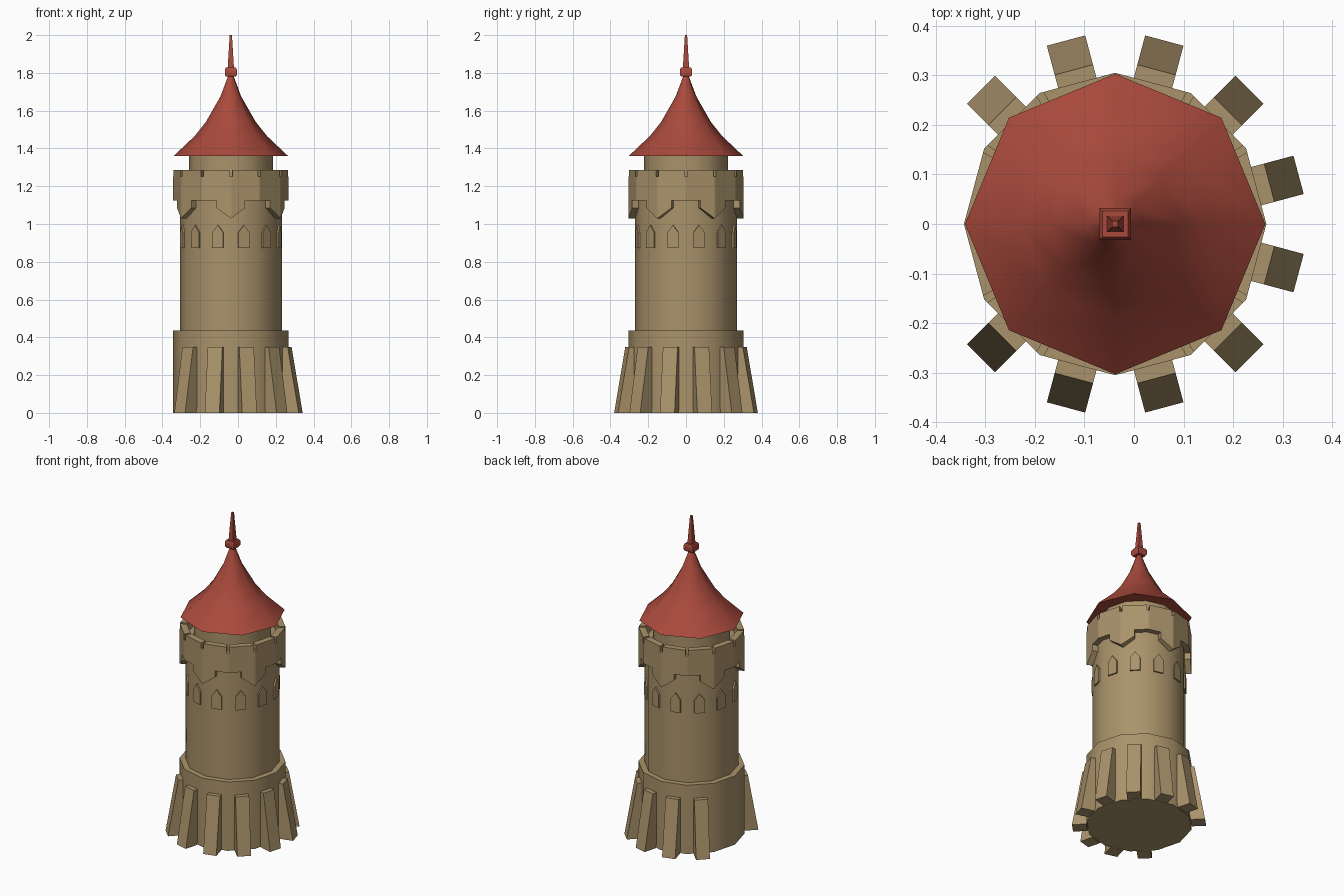
import bpy, bmesh, math
from mathutils import Matrix, Vector

if "Cube" in bpy.data.objects:
    bpy.data.objects.remove(bpy.data.objects["Cube"])

CX = -0.038          # tower axis in x (buttresses are missing on the left)


def material(name, rgb):
    m = bpy.data.materials.new(name)
    m.diffuse_color = (*rgb, 1)
    m.use_nodes = True
    m.node_tree.nodes["Principled BSDF"].inputs["Base Color"].default_value = m.diffuse_color
    return m


STONE = material("tan_stone", (0.40, 0.29, 0.145))
RED = material("red_roof", (0.40, 0.068, 0.045))


def finish(bm, name, mat, angle=50):
    bmesh.ops.remove_doubles(bm, verts=bm.verts, dist=1e-5)
    bmesh.ops.recalc_face_normals(bm, faces=bm.faces)
    me = bpy.data.meshes.new(name)
    bm.to_mesh(me)
    bm.free()
    me.materials.append(mat)
    me.shade_smooth()
    me.set_sharp_from_angle(angle=math.radians(angle))
    ob = bpy.data.objects.new(name, me)
    ob.location.x = CX
    bpy.context.collection.objects.link(ob)
    return ob


def lathe(name, profile, n, mat, turn=0.0):
    """Closed n-sided solid from (radius, z) points, bottom to top."""
    bm = bmesh.new()
    rings = []
    for r, z in profile:
        rings.append([bm.verts.new((r * math.cos(turn + math.tau * i / n),
                                    r * math.sin(turn + math.tau * i / n), z))
                      for i in range(n)])
    for lo, hi in zip(rings, rings[1:]):
        for i in range(n):
            j = (i + 1) % n
            bm.faces.new((lo[i], lo[j], hi[j], hi[i]))
    bm.faces.new(rings[0][::-1])
    bm.faces.new(rings[-1])
    return finish(bm, name, mat)


def prism(name, front, back, degrees, mat):
    """Solid between two matching outlines given as (out, side, z), turned about the axis."""
    bm = bmesh.new()
    rot = Matrix.Rotation(math.radians(degrees), 4, 'Z')
    a = [bm.verts.new(rot @ Vector(p)) for p in front]
    b = [bm.verts.new(rot @ Vector(p)) for p in back]
    bm.faces.new(a)
    bm.faces.new(b[::-1])
    for i in range(len(a)):
        j = (i + 1) % len(a)
        bm.faces.new((a[i], b[i], b[j], a[j]))
    return finish(bm, name, mat, 30)


# Masonry drums
lathe("base", [(0.305, 0), (0.305, 0.435)], 12, STONE)
lathe("shaft", [(0.27, 0.43), (0.27, 1.22)], 12, STONE)
lathe("upper_drum", [(0.222, 1.21), (0.222, 1.362)], 12, STONE)

# Leaning buttresses on every base face except the two on the left
for k in range(12):
    deg = 15 + 30 * k
    if deg in (165, 195):
        continue
    w = 0.04
    outer = [(0.383, -w, 0), (0.383, w, 0), (0.322, w, 0.35), (0.322, -w, 0.35)]
    inner = [(x - 0.083, y, z) for x, y, z in outer]
    prism(f"buttress_{k}", outer, inner, deg, STONE)

# Pointed window panels on every shaft face
for k in range(12):
    shape = [(-0.03, 0.873), (0.03, 0.873), (0.03, 0.955), (0, 0.995), (-0.03, 0.955)]
    prism(f"window_panel_{k}", [(0.270, y, z) for y, z in shape],
          [(0.25, y, z) for y, z in shape], 15 + 30 * k, STONE)


# Parapet ring: slits in the top at each corner, pointed brackets under every second corner
def flat_radius(R, a):
    return R * math.cos(math.radians(15)) / math.cos(math.radians(a % 30 - 15))


TOP, SLIT, S = 1.287, 1.252, 1.5
columns = []
for k in range(12):
    for da, top in ((-15, TOP), (-S, TOP), (-S, SLIT), (0, SLIT), (S, SLIT), (S, TOP), (15, TOP)):
        low = 1.125 if k % 2 == 0 else 1.03 + 0.055 * abs(da) / 15
        columns.append((30 * k + da, low, top))

bm = bmesh.new()
loops = []
for a, low, top in columns:
    c, s = math.cos(math.radians(a)), math.sin(math.radians(a))
    ro, ri = flat_radius(0.305, a), flat_radius(0.265, a)
    loops.append([bm.verts.new((r * c, r * s, z))
                  for r, z in ((ro, low), (ro, top), (ri, top), (ri, low))])
for i, p in enumerate(loops):
    j = (i + 1) % len(loops)
    q = loops[j]
    same = (columns[i][0] - columns[j][0]) % 360 == 0
    for e in range(4):
        f = (e + 1) % 4
        if same and (e % 2 == 0 or (p[e].co - q[e].co).length < 1e-4):
            continue          # a step only needs its vertical side wall
        bm.faces.new((p[e], q[e], q[f], p[f]))
finish(bm, "parapet", STONE, 40)

# Flared eight-sided roof and square finial
lathe("roof", [(0.303, 1.36), (0.192, 1.465), (0.132, 1.54), (0.055, 1.675), (0.012, 1.79)], 8, RED)
d = math.sqrt(2)
lathe("finial_block", [(0.026 * d, 1.78), (0.032 * d, 1.79), (0.032 * d, 1.818), (0.026 * d, 1.828)],
      4, RED, math.pi / 4)
lathe("finial_spike", [(0.017 * d, 1.82), (0.006 * d, 2.0)], 4, RED, math.pi / 4)
